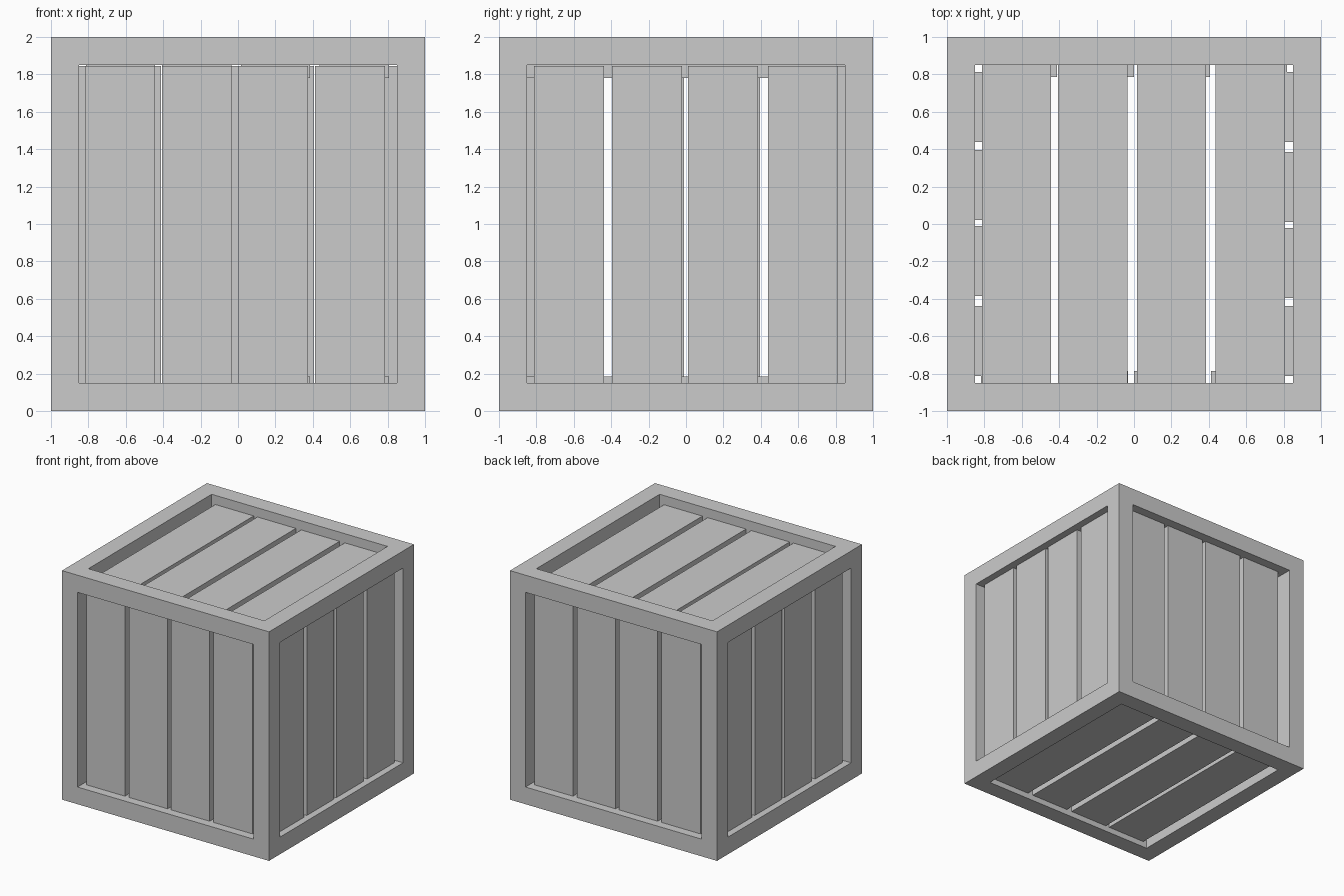
import bpy
from math import pi
from mathutils import Matrix, Vector

if "Cube" in bpy.data.objects:
    bpy.data.objects.remove(bpy.data.objects["Cube"])

def box(name, lo, hi, turn=0.0):
    """Axis-aligned box from lo to hi, optionally turned about the z axis."""
    bpy.ops.mesh.primitive_cube_add(size=1)
    ob = bpy.context.object
    ob.name = ob.data.name = name
    lo, hi = Vector(lo), Vector(hi)
    ob.data.transform(Matrix.Rotation(turn, 4, 'Z')
                      @ Matrix.Translation((lo + hi) / 2)
                      @ Matrix.Diagonal((hi - lo).to_4d()))
    return ob

# Frame: a solid cube with a square shaft cut through along each axis
frame = box("frame", (-1, -1, 0), (1, 1, 2))
R = 0.85
for axis in range(3):
    lo, hi = [-R, -R, 1 - R], [R, R, 1 + R]
    lo[axis] -= 0.5
    hi[axis] += 0.5
    cutter = box("shaft_cutter", lo, hi)
    cutter.hide_render = True
    cutter.hide_set(True)
    mod = frame.modifiers.new("shaft", 'BOOLEAN')
    mod.operation = 'DIFFERENCE'
    mod.solver = 'EXACT'
    mod.object = cutter

Z0, Z1 = 0.148, 1.845   # side planks stop just short of the top rail

# Front and back planks, the back being the front turned half way round
for side, turn in (("front", 0), ("back", pi)):
    for x in (-0.818, -0.406, 0.0, 0.412):
        box(side + "_plank", (x, -0.925, Z0), (x + 0.374, -0.785, Z1), turn)

# Right and left planks
for side, turn in (("right", 0), ("left", pi)):
    for y in (-0.813, -0.396, 0.011, 0.438):
        box(side + "_plank", (0.782, y, Z0), (0.942, y + 0.375, Z1), turn)

# Lid and floor planks
for side, z0, z1 in (("top", 1.78, 1.92), ("bottom", 0.05, 0.185)):
    for x in (-0.814, -0.407, 0.015, 0.437):
        box(side + "_plank", (x, -R, z0), (x + 0.371, R, z1))
